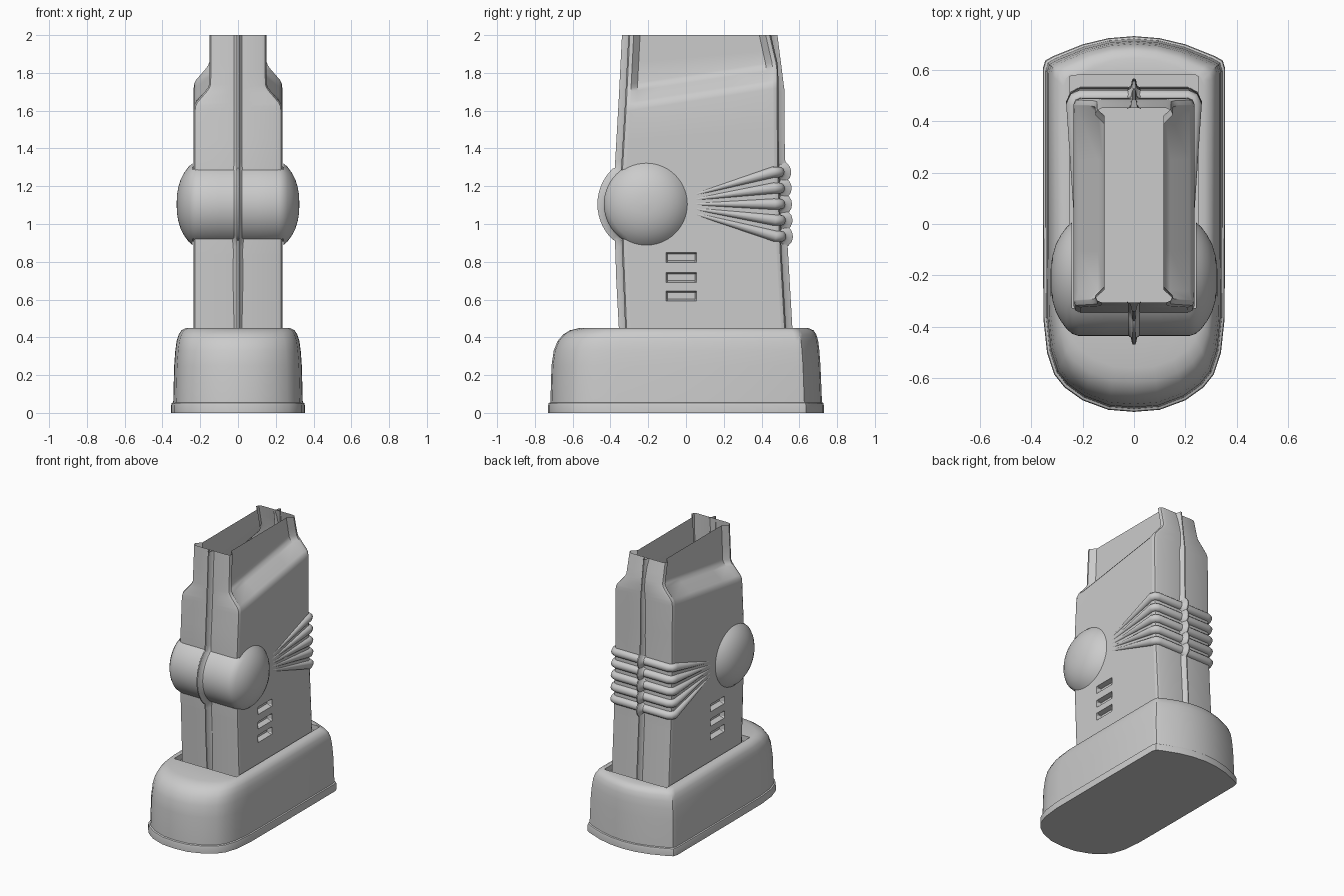
import bpy, bmesh, math
from mathutils import Vector

if "Cube" in bpy.data.objects:
    bpy.data.objects.remove(bpy.data.objects["Cube"])


def finish(name, bm, angle=35):
    bmesh.ops.remove_doubles(bm, verts=bm.verts, dist=0.0004)
    bmesh.ops.recalc_face_normals(bm, faces=bm.faces)
    me = bpy.data.meshes.new(name)
    bm.to_mesh(me)
    bm.free()
    ob = bpy.data.objects.new(name, me)
    bpy.context.collection.objects.link(ob)
    smooth(ob, angle)
    return ob


def smooth(ob, angle=35):
    bpy.ops.object.select_all(action='DESELECT')
    bpy.context.view_layer.objects.active = ob
    ob.select_set(True)
    bpy.ops.object.shade_smooth_by_angle(angle=math.radians(angle))


def loft(rings, cap_start=False, cap_end=False, closed=True):
    bm = bmesh.new()
    vr = [[bm.verts.new(p) for p in r] for r in rings]
    n = len(vr[0])
    for a, b in zip(vr, vr[1:]):
        for i in range(n if closed else n - 1):
            j = (i + 1) % n
            bm.faces.new((a[i], a[j], b[j], b[i]))
    if cap_start:
        bm.faces.new(vr[0])
    if cap_end:
        bm.faces.new(vr[-1])
    return bm


def lerp_table(table, z):
    for (z0, a), (z1, b) in zip(table, table[1:]):
        if z <= z1:
            return a + (b - a) * (z - z0) / (z1 - z0)
    return table[-1][1]


FRONT = [(0.40, -.32), (0.9, -.34), (1.3, -.343), (1.66, -.322), (2.0, -.305)]
BACK = [(0.40, .532), (0.9, .503), (1.3, .492), (1.7, .488), (2.0, .45)]

# Foot: rounded toe, shallow curved heel, rim at the bottom, socket on top
half = [(0, -.73), (.1, -.722), (.2, -.685), (.27, -.635), (.31, -.585), (.338, -.5),
        (.352, -.37), (.354, 0), (.354, .605), (.345, .635), (.315, .652),
        (.2, .698), (.1, .722), (0, .73)]
outline = half + [(-x, y) for x, y in reversed(half[1:-1])]
# z, half width, toe reach, heel reach
levels = [(0, .354, .73, .73), (.04, .354, .73, .73), (.052, .351, .727, .727),
          (.056, .343, .718, .72), (.25, .338, .712, .712), (.33, .332, .70, .706),
          (.38, .325, .68, .70), (.415, .314, .65, .69), (.437, .30, .615, .675),
          (.45, .275, .56, .645)]
rings = [[(x * w / .354, y * (f if y < 0 else b) / .73, z) for x, y in outline]
         for z, w, f, b in levels]
for z in (.45, .41):
    rings.append([(max(-.25, min(.25, x)), max(-.375, min(.58, y)), z) for x, y in outline])
finish("foot", loft(rings, True, True), 40)

# Leg: open-topped shell with stepped-in upper sides and vent recesses
vents = [(.592, .645), (.69, .742), (.795, .848)]
zs = [.40]
for lo, hi in vents:
    zs += [lo, lo + .012, hi - .008, hi]
zs += [.95, 1.1, 1.3, 1.45, 1.60, 1.625, 1.645, 1.70, 1.72, 1.74, 1.85, 2.0]
W_END = [(0, .235), (1.60, .235), (1.625, .232), (1.645, .223), (1.70, .175), (1.72, .16),
         (1.74, .152), (2.0, .15)]
W_SIDE = [(0, .235), (1.60, .235), (1.625, .23), (1.645, .215), (1.70, .14), (1.72, .122),
          (1.74, .115), (2.0, .115)]
SHEAR = [(0, 0), (1.3, 0), (1.60, 1), (1.74, 1), (2.0, 0)]
rings = []
for z in zs:
    yf, yb = lerp_table(FRONT, z), lerp_table(BACK, z)
    we, ws, s = (lerp_table(t, z) for t in (W_END, W_SIDE, SHEAR))
    in_vent = any(lo + .001 < z < hi - .001 for lo, hi in vents)
    wv = ws - (.035 if in_vent else 0)
    c = .025
    side = [(.03, yf), (we - c, yf), (we - .3 * c, yf + .3 * c), (we, yf + c),
            (we, yf + .028), (ws, yf + .062), (ws, -.105), (wv, -.097), (wv, .047),
            (ws, .055), (ws, .25), (ws, yb - .062), (we, yb - .028), (we, yb - c),
            (we - .3 * c, yb - .3 * c), (we - c, yb), (.03, yb)]
    ring = side + [(-x, y) for x, y in reversed(side)]
    rings.append([(x, y, z + s * .115 * (y + .30) / .75) for x, y in ring])
finish("leg_shell", loft(rings), 32)

# Ankle joint: domed drum wrapped round the front of the leg
CY, CZ, R = -.21, 1.105, .225
prof = [(.325, .002), (.323, .05), (.316, .09), (.304, .13), (.286, .165),
        (.262, .198), (.24, .217), (.215, .225), (.1, .225)]
prof += [(-x, r) for x, r in reversed(prof)]
SEG = 56
rings = [[(x, CY + r * math.cos(2 * math.pi * i / SEG), CZ + r * math.sin(2 * math.pi * i / SEG))
          for i in range(SEG)] for x, r in prof]
bm = loft(rings, True, True)
hidden = [f for f in bm.faces
          if abs(f.calc_center_median().x) < .228 and f.calc_center_median().y > -.335]
bmesh.ops.delete(bm, geom=hidden, context='FACES')
finish("ankle_drum", bm, 50)


# Seam ridges: small peaked section swept up the front and back
def ridge(name, path, sign):
    section = [(-.028, -.004), (-.012, .006), (-.008, .028), (-.004, .034),
               (.004, .034), (.008, .028), (.012, .006), (.028, -.004)]
    pts = [Vector(p) for p in path]
    rings = []
    for i, p in enumerate(pts):
        t = (pts[min(i + 1, len(pts) - 1)] - pts[max(i - 1, 0)]).normalized()
        nrm = Vector((t.y, -t.x)) * sign
        if i in (0, len(pts) - 1):
            nrm = Vector((sign, 0))
        rings.append([(x, p.x + nrm.x * h, p.y + nrm.y * h) for x, h in section])
    finish(name, loft(rings, closed=False), 50)


a0 = math.acos(.135 / R)
arc = [(CY - R * math.cos(a), CZ + R * math.sin(a))
       for a in (-a0 + 2 * a0 * i / 16 for i in range(17))]
ridge("front_seam", [(-.32, .42), (-.335, .7), (-.341, .88)] + arc
      + [(-.341, 1.33), (-.322, 1.66), (-.305, 2.0)], -1)

fan_z = [.935, 1.02, 1.105, 1.19, 1.275]
bumps = []
for i in range(49):
    z = .885 + .44 * i / 48
    d = min(abs(z - f) for f in fan_z)
    h = math.sqrt(max(0, .03 ** 2 - d ** 2))
    bumps.append((lerp_table(BACK, z) + h, z))
ridge("back_seam", [(.531, .42), (.51, .78)] + bumps
      + [(.488, 1.45), (.488, 1.7), (.45, 2.0)], 1)

# Fanned tendons: tapered tubes running from the joint and round the heel side
for k, z in enumerate(fan_z):
    yb = lerp_table(BACK, z)
    z0 = CZ + (z - CZ) * .27
    right = [(.228, .03, z0, .2), (.235, yb - .03, z, 1), (.226, yb - .008, z, 1),
             (.205, yb, z, 1)]
    path = right + [(-x, y, zz, r) for x, y, zz, r in reversed(right)]
    cu = bpy.data.curves.new("tendon", 'CURVE')
    cu.dimensions = '3D'
    cu.bevel_depth = .029
    cu.bevel_resolution = 4
    cu.use_fill_caps = True
    sp = cu.splines.new('POLY')
    sp.points.add(len(path) - 1)
    for pt, (x, y, zz, r) in zip(sp.points, path):
        pt.co = (x, y, zz, 1)
        pt.radius = r
    ob = bpy.data.objects.new(f"tendon_{k + 1}", cu)
    bpy.context.collection.objects.link(ob)
    bpy.ops.object.select_all(action='DESELECT')
    bpy.context.view_layer.objects.active = ob
    ob.select_set(True)
    bpy.ops.object.convert(target='MESH')
    smooth(bpy.context.view_layer.objects.active, 50)
